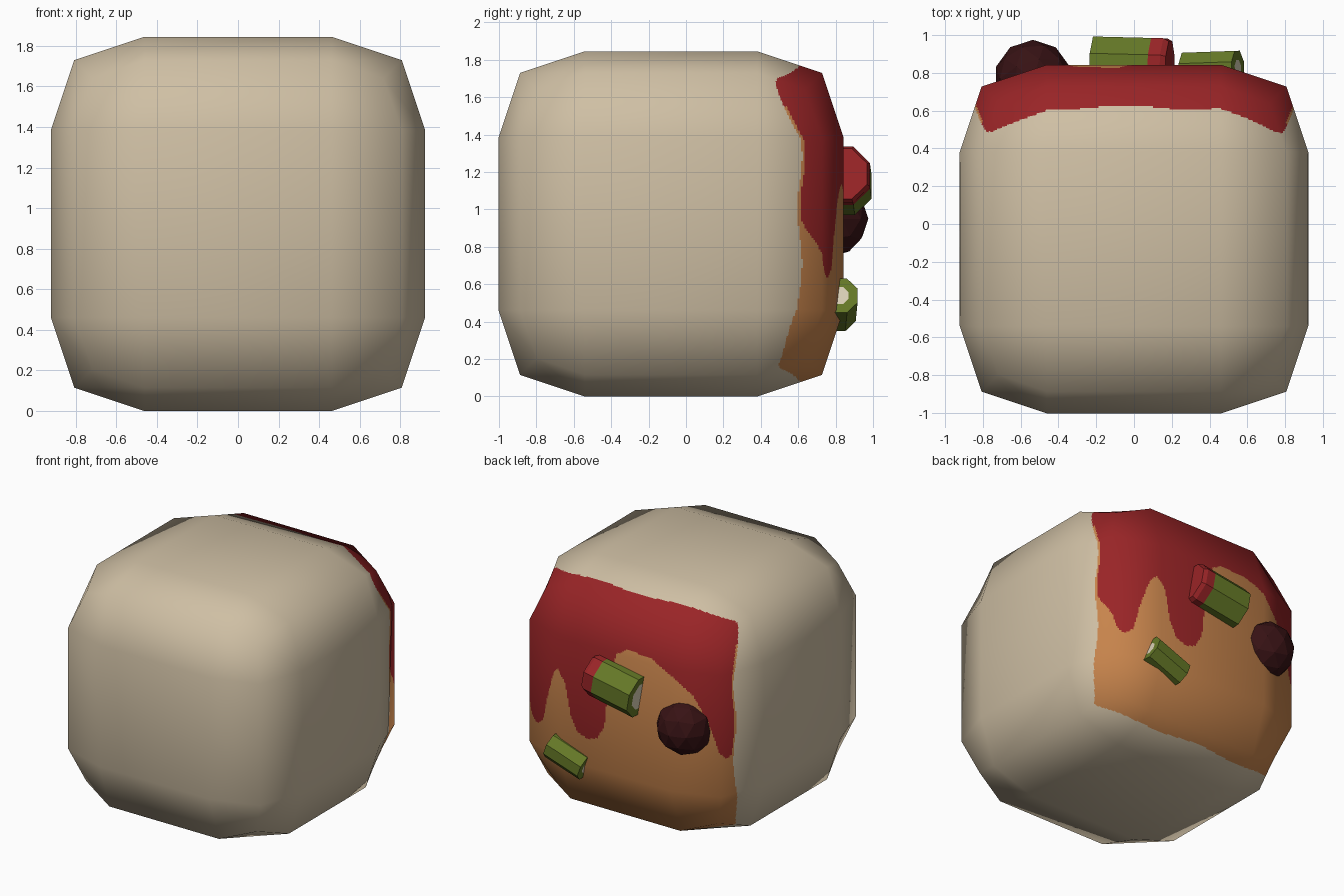
import bpy, bmesh, math
from mathutils import Vector
from mathutils.bvhtree import BVHTree
from mathutils.interpolate import poly_3d_calc

if "Cube" in bpy.data.objects:
    bpy.data.objects.remove(bpy.data.objects["Cube"])


def material(name, rgb):
    m = bpy.data.materials.new(name)
    m.diffuse_color = (*rgb, 1)
    m.use_nodes = True
    m.node_tree.nodes["Principled BSDF"].inputs["Base Color"].default_value = m.diffuse_color
    return m


DOUGH = material("pale dough", (0.62, 0.52, 0.37))
CRUST = material("toasted orange", (0.57, 0.23, 0.072))
RED = material("sauce red", (0.32, 0.018, 0.02))
GREEN = material("olive green", (0.13, 0.19, 0.02))
DARK = material("dark olive", (0.038, 0.006, 0.007))
CREAM = material("cream", (0.70, 0.63, 0.47))

HALF, CENTRE = 0.9225, Vector((0, -0.08, 0.9225))


def add(name, bm, mats):
    me = bpy.data.meshes.new(name)
    bm.to_mesh(me)
    bm.free()
    for m in mats:
        me.materials.append(m)
    ob = bpy.data.objects.new(name, me)
    bpy.context.collection.objects.link(ob)
    return ob


# Lower edge of the dripping sauce: (distance across the back, height)
DRIPS = [(-1.15, .95), (-1.05, .78), (-.98, .74), (-.9, .8), (-.8, 1.02), (-.67, 1.2),
         (-.46, 1.34), (-.3, 1.42), (-.1, 1.43), (0, 1.38), (.07, 1.1), (.1, .8),
         (.16, .7), (.24, .67), (.33, .7), (.38, .8), (.43, 1.05), (.5, 1.14),
         (.57, 1.08), (.66, .87), (.72, .68), (.8, .63), (.87, .66), (.92, .77), (1.08, .95)]


def drip_height(s):
    if s <= DRIPS[0][0]:
        return DRIPS[0][1]
    for (a, za), (b, zb) in zip(DRIPS, DRIPS[1:]):
        if s <= b:
            return za + (zb - za) * (s - a) / (b - a)
    return DRIPS[-1][1]


def body_colour(p):
    corner = min(abs(p.x), abs(p.z - CENTRE.z))
    edge = 0.61 - 0.13 * max(0, min(1, (corner - 0.45) / 0.3))
    edge += 0.012 * math.sin(9 * p.x + 2) + 0.012 * math.sin(11 * p.z)
    if p.y < edge:
        return 0
    s = p.x + math.copysign(0.84 - p.y, p.x)
    if p.z > 1.55:
        return 2
    return 2 if p.z > drip_height(s) and p.y > edge + 0.015 else 1


# Body: rounded cube, one smoothing step
bm = bmesh.new()
bmesh.ops.create_cube(bm, size=2 * HALF)
bmesh.ops.subdivide_edges(bm, edges=bm.edges[:], cuts=1, use_grid_fill=True)
bmesh.ops.translate(bm, verts=bm.verts[:], vec=CENTRE)
body = add("body", bm, [DOUGH, CRUST, RED])
mod = body.modifiers.new("round", 'SUBSURF')
mod.levels = mod.render_levels = 1
mod.use_limit_surface = False
dg = bpy.context.evaluated_depsgraph_get()
rounded = bpy.data.meshes.new_from_object(body.evaluated_get(dg))
body.modifiers.clear()

# Fine grid on the back so the painted areas get clean outlines
bm = bmesh.new()
bm.from_mesh(rounded)
bm.normal_update()
bvh = BVHTree.FromBMesh(bm)
coarse = [([v.co.copy() for v in f.verts], [v.normal.copy() for v in f.verts]) for f in bm.faces]
back = [f for f in bm.faces if f.calc_center_median().y > 0.4]
edges = list({e for f in back for e in f.edges})
bmesh.ops.subdivide_edges(bm, edges=edges, cuts=36, use_grid_fill=True)
for f in bm.faces:
    f.smooth = True
    f.material_index = body_colour(f.calc_center_median())
bm.to_mesh(body.data)
bm.free()

# Keep the soft shading of the rounded cube across the fine grid
normals = []
for v in body.data.vertices:
    _, n, i, _ = bvh.find_nearest(v.co)
    cos, nos = coarse[i]
    w = poly_3d_calc(cos, v.co)
    normals.append(sum((k * a for k, a in zip(w, nos)), Vector()).normalized())
body.data.normals_split_custom_set_from_vertices(normals)


def olive(name, start, end, radius, rings, caps, sides=8):
    """Tube through rings (position 0-1, radius factor, material of next band)."""
    a, b = Vector(start), Vector(end)
    rot = (b - a).to_track_quat('Z', 'Y')
    bm = bmesh.new()
    loops = []
    for t, r, _ in rings:
        loops.append([bm.verts.new(a.lerp(b, t) + rot @ Vector((
            radius * r * math.cos(math.tau * (k + .5) / sides),
            radius * r * math.sin(math.tau * (k + .5) / sides), 0))) for k in range(sides)])
    for (_, _, m), lo, hi in zip(rings, loops, loops[1:]):
        for k in range(sides):
            n = (k + 1) % sides
            bm.faces.new((lo[k], lo[n], hi[n], hi[k])).material_index = m
    bm.faces.new(loops[0][::-1]).material_index = caps[0]
    bm.faces.new(loops[-1]).material_index = caps[1]
    return add(name, bm, [GREEN, RED, CREAM])


# Large green olive with a red stuffed end
olive("large_olive", (-0.21, 0.84, 1.12), (0.19, 0.83, 1.19), 0.165,
      [(0, .65, 0), (0, 1, 0), (.77, 1, 1), (.93, 1, 1), (1, .9, 1)], (2, 1))

# Small green olive piece with hollow ends
olive("small_olive", (0.27, 0.81, 0.44), (0.55, 0.82, 0.54), 0.105,
      [(0, .5, 0), (0, 1, 0), (1, 1, 0), (1, .5, 0)], (2, 2))

# Dark round olive
bm = bmesh.new()
bmesh.ops.create_icosphere(bm, subdivisions=2, radius=0.205)
bmesh.ops.translate(bm, verts=bm.verts[:], vec=(-0.535, 0.77, 0.95))
add("dark_olive", bm, [DARK])
